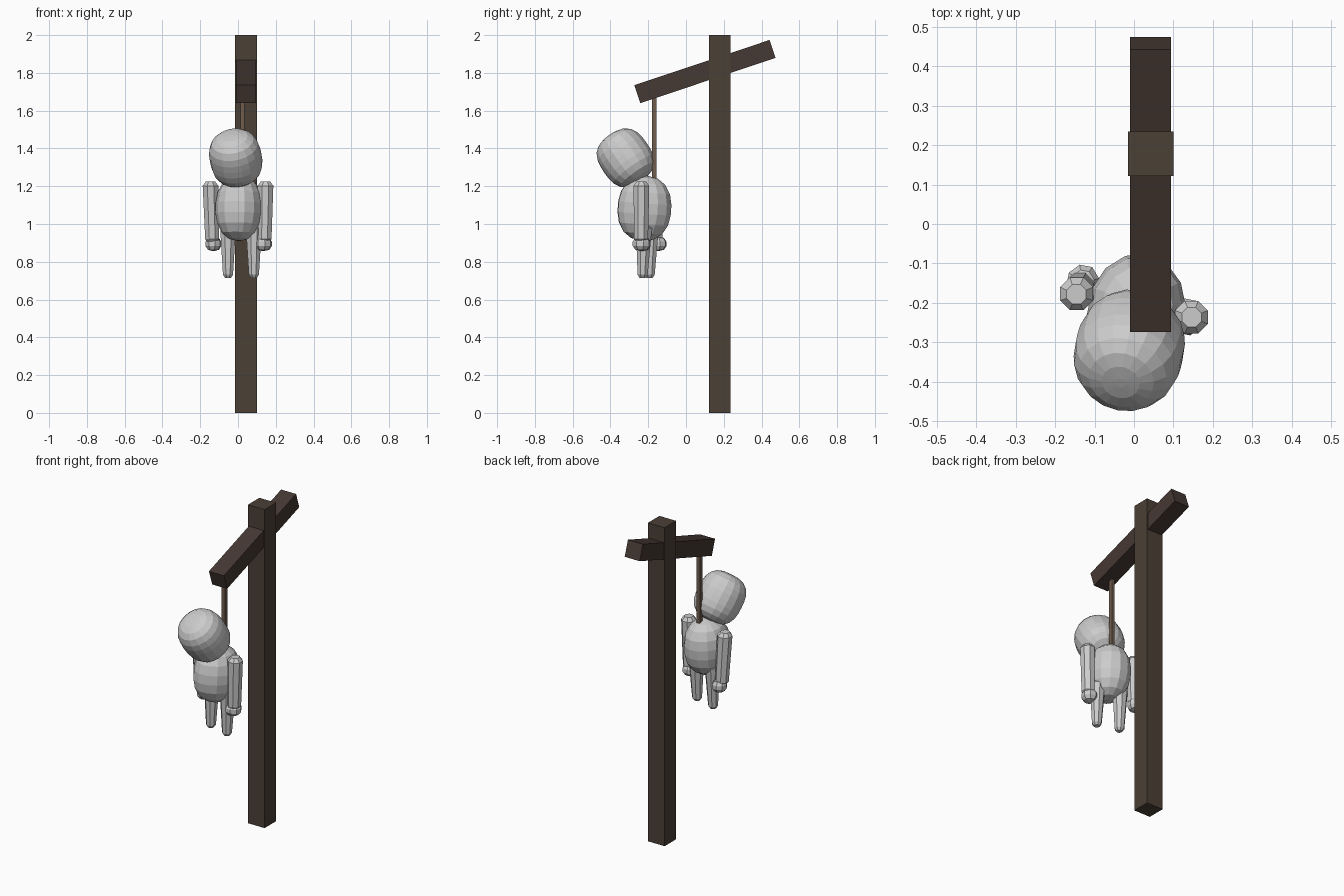
import bpy, bmesh
from math import sin, cos, pi, radians
from mathutils import Vector

if "Cube" in bpy.data.objects:
    bpy.data.objects.remove(bpy.data.objects["Cube"])

YAW = radians(-11)


def material(name, rgb):
    m = bpy.data.materials.new(name)
    m.diffuse_color = (*rgb, 1)
    m.use_nodes = True
    m.node_tree.nodes["Principled BSDF"].inputs["Base Color"].default_value = m.diffuse_color
    return m


def finish(name, bm, mat=None):
    bmesh.ops.recalc_face_normals(bm, faces=bm.faces)
    me = bpy.data.meshes.new(name)
    bm.to_mesh(me)
    bm.free()
    ob = bpy.data.objects.new(name, me)
    bpy.context.collection.objects.link(ob)
    if mat:
        me.materials.append(mat)
    return ob


def box(name, centre, size, mat, tilt=0):
    bm = bmesh.new()
    bmesh.ops.create_cube(bm, size=1)
    bmesh.ops.scale(bm, vec=size, verts=bm.verts)
    ob = finish(name, bm, mat)
    ob.location = centre
    ob.rotation_euler.x = tilt
    return ob


def lathe(name, profile, sides, place):
    """Closed solid from (radius, height) rings; place(x, y, z) gives the final point."""
    bm = bmesh.new()
    rings = []
    for r, h in profile:
        angles = [2 * pi * (i + 0.5) / sides for i in range(sides)]
        rings.append([bm.verts.new(place(r * cos(a), r * sin(a), h)) for a in angles])
    for lo, hi in zip(rings, rings[1:]):
        for i in range(sides):
            j = (i + 1) % sides
            bm.faces.new((lo[i], lo[j], hi[j], hi[i]))
    bm.faces.new(rings[0][::-1])
    bm.faces.new(rings[-1])
    return finish(name, bm)


def blob(name, centre, radii, n, sides, rows, rot=(0, 0, 0)):
    """Rounded-square profile spun into a solid."""
    prof = []
    for k in range(rows + 1):
        a = -pi / 2 + 0.1 + (pi - 0.2) * k / rows
        s = (abs(cos(a)) ** n + abs(sin(a)) ** n) ** (-1 / n)
        prof.append((s * cos(a), s * sin(a)))
    ob = lathe(name, prof, sides,
               lambda x, y, z: (x * radii[0], y * radii[1], z * radii[2]))
    ob.location, ob.rotation_euler = centre, rot
    return ob


def limb(name, top, bottom, r_top, r_bottom):
    """Tapered eight-sided limb with chamfered ends."""
    t, b = Vector(top), Vector(bottom)
    prof = [(0.6 * r_bottom, 0), (r_bottom, 0.06), (r_top, 0.93), (0.6 * r_top, 1)]

    def place(x, y, h):
        p = b.lerp(t, h)
        return (p.x + x, p.y + y, p.z)
    return lathe(name, prof, 8, place)


wood = material("dark_wood", (0.07, 0.05, 0.036))
beam_wood = material("beam_wood", (0.06, 0.04, 0.033))
hemp = material("rope", (0.16, 0.11, 0.075))

# Wooden frame and rope
box("post", (0.042, 0.178, 1.0), (0.115, 0.113, 2.0), wood)
box("beam", (0.042, 0.1, 1.807), (0.104, 0.755, 0.1), beam_wood, radians(18.5))
box("rope", (0.024, -0.168, 1.42), (0.022, 0.026, 0.53), hemp)

# Torso and drooping head
blob("torso", (0.006, -0.22, 1.083), (0.125, 0.145, 0.172), 2.3, 14, 9, (radians(-4), 0, YAW))
blob("head", (-0.012, -0.32, 1.35), (0.138, 0.138, 0.146), 2.8, 18, 12,
     (radians(36), radians(-3), YAW))

# Arms and hands
limb("left_arm", (-0.146, -0.178, 1.225), (-0.136, -0.16, 0.90), 0.045, 0.04)
limb("right_arm", (0.146, -0.236, 1.225), (0.14, -0.238, 0.90), 0.045, 0.04)
blob("left_hand", (-0.13, -0.148, 0.895), (0.043, 0.047, 0.038), 2.6, 8, 5, (0, 0, YAW))
blob("right_hand", (0.133, -0.235, 0.895), (0.048, 0.049, 0.038), 2.6, 8, 5, (0, 0, YAW))

# Legs
limb("left_leg", (-0.053, -0.185, 1.0), (-0.053, -0.193, 0.715), 0.045, 0.029)
limb("right_leg", (0.084, -0.222, 1.0), (0.084, -0.23, 0.715), 0.046, 0.029)
